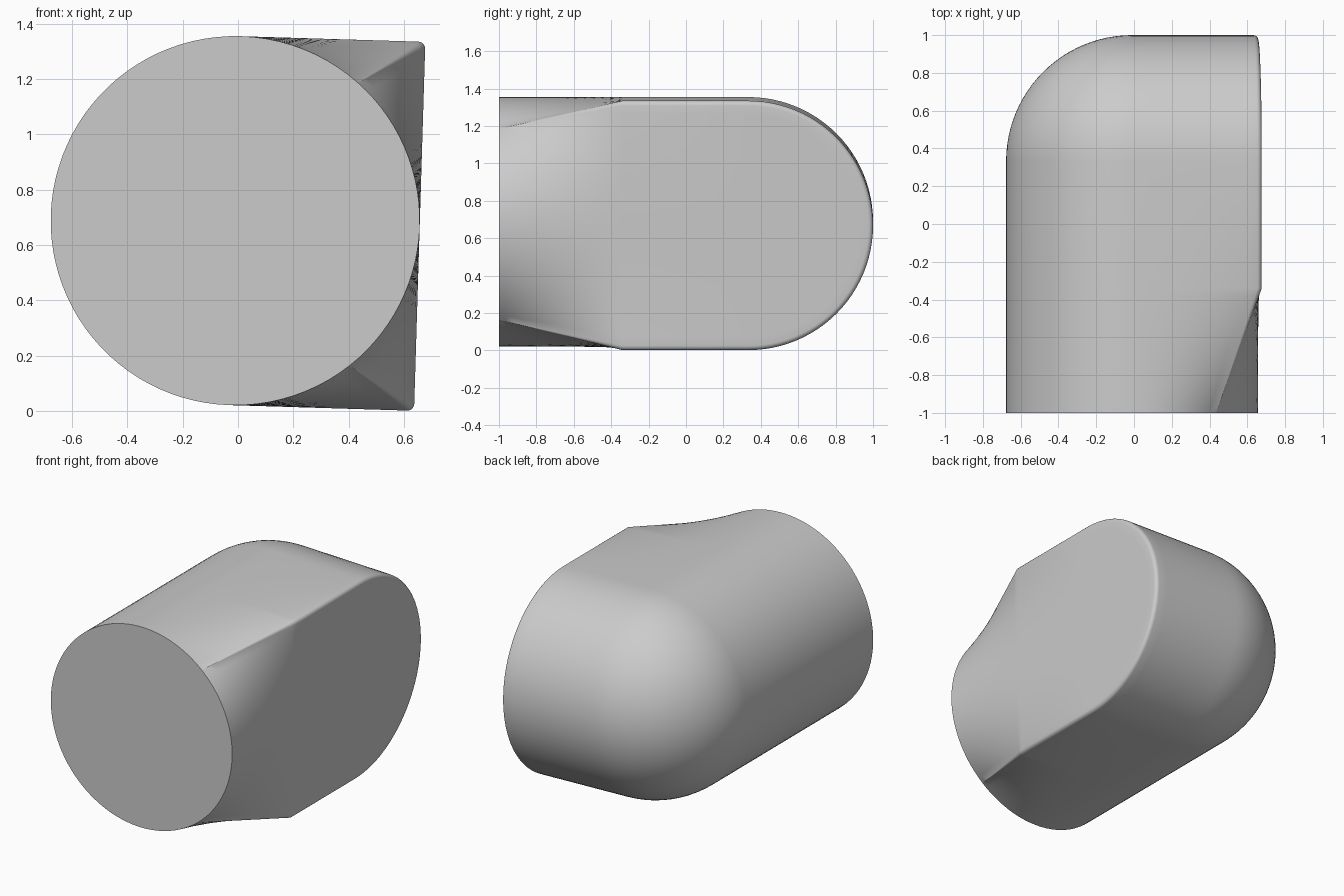
import bpy, bmesh
from math import sin, cos, pi, radians
from mathutils import Matrix, Vector

if "Cube" in bpy.data.objects:
    bpy.data.objects.remove(bpy.data.objects["Cube"], do_unlink=True)

R = 0.667            # body radius
FILLET = 0.025       # rounding around the flat side
Y_FRONT, Y_BLEND, Y_BACK = -1.0, -0.34, 0.333
CORNER = radians(50)  # where the square corner lands on the round mouth


def steps(n):
    return [i / n for i in range(n + 1)]


# Half profile as (x, radius), each paired with its angle on the round mouth
profile = []
for t in steps(24):                       # rounded side
    a = pi - t * pi / 2
    profile.append((R * cos(a), R * sin(a), a))
for t in steps(10)[1:]:                   # straight top
    profile.append((t * (R - FILLET), R, pi / 2 + t * (CORNER - pi / 2)))
for t in steps(5)[1:]:                    # small fillet
    a = pi / 2 * (1 - t)
    profile.append((R - FILLET + FILLET * cos(a), R - FILLET + FILLET * sin(a), CORNER))
for t in steps(14)[1:]:                   # flat side
    profile.append((R, (R - FILLET) * (1 - t), CORNER * (1 - t)))


def blend_row(t, side):
    """Row between the round mouth (t=0) and the full profile (t=1)."""
    y = Y_FRONT + t * (Y_BLEND - Y_FRONT)
    return [Vector((R * cos(a), y, side * R * sin(a))).lerp(Vector((x, y, side * r)), t)
            for x, r, a in profile]


# Rows run along the top, around the rounded back, and return underneath
rows = [blend_row(t, 1) for t in steps(16)]
for t in steps(48):
    phi = t * pi
    rows.append([Vector((x, Y_BACK + r * sin(phi), r * cos(phi))) for x, r, a in profile])
rows += [blend_row(t, -1) for t in reversed(steps(16))]

bm = bmesh.new()
grid = [[bm.verts.new(p) for p in row] for row in rows]
for lower, upper in zip(grid, grid[1:]):
    for i in range(len(profile) - 1):
        bm.faces.new((lower[i], lower[i + 1], upper[i + 1], upper[i]))
bmesh.ops.remove_doubles(bm, verts=bm.verts, dist=0.0002)

# Close the round front
rim = [e for e in bm.edges if e.is_boundary]
bmesh.ops.holes_fill(bm, edges=rim, sides=0)
bmesh.ops.recalc_face_normals(bm, faces=bm.faces)

# Slight roll about the long axis, then lift onto the ground
bm.transform(Matrix.Translation((-0.01, 0, 0.688)) @ Matrix.Rotation(radians(1.75), 4, "Y"))

mesh = bpy.data.meshes.new("rounded_elbow_body")
bm.to_mesh(mesh)
bm.free()
body = bpy.data.objects.new("rounded_elbow_body", mesh)
bpy.context.collection.objects.link(body)

grey = bpy.data.materials.new("light_grey")
grey.use_nodes = True
grey.diffuse_color = (0.6, 0.6, 0.6, 1)
grey.node_tree.nodes["Principled BSDF"].inputs["Base Color"].default_value = (0.6, 0.6, 0.6, 1)
mesh.materials.append(grey)

bpy.context.view_layer.objects.active = body
body.select_set(True)
bpy.ops.object.shade_smooth_by_angle(angle=radians(30))
